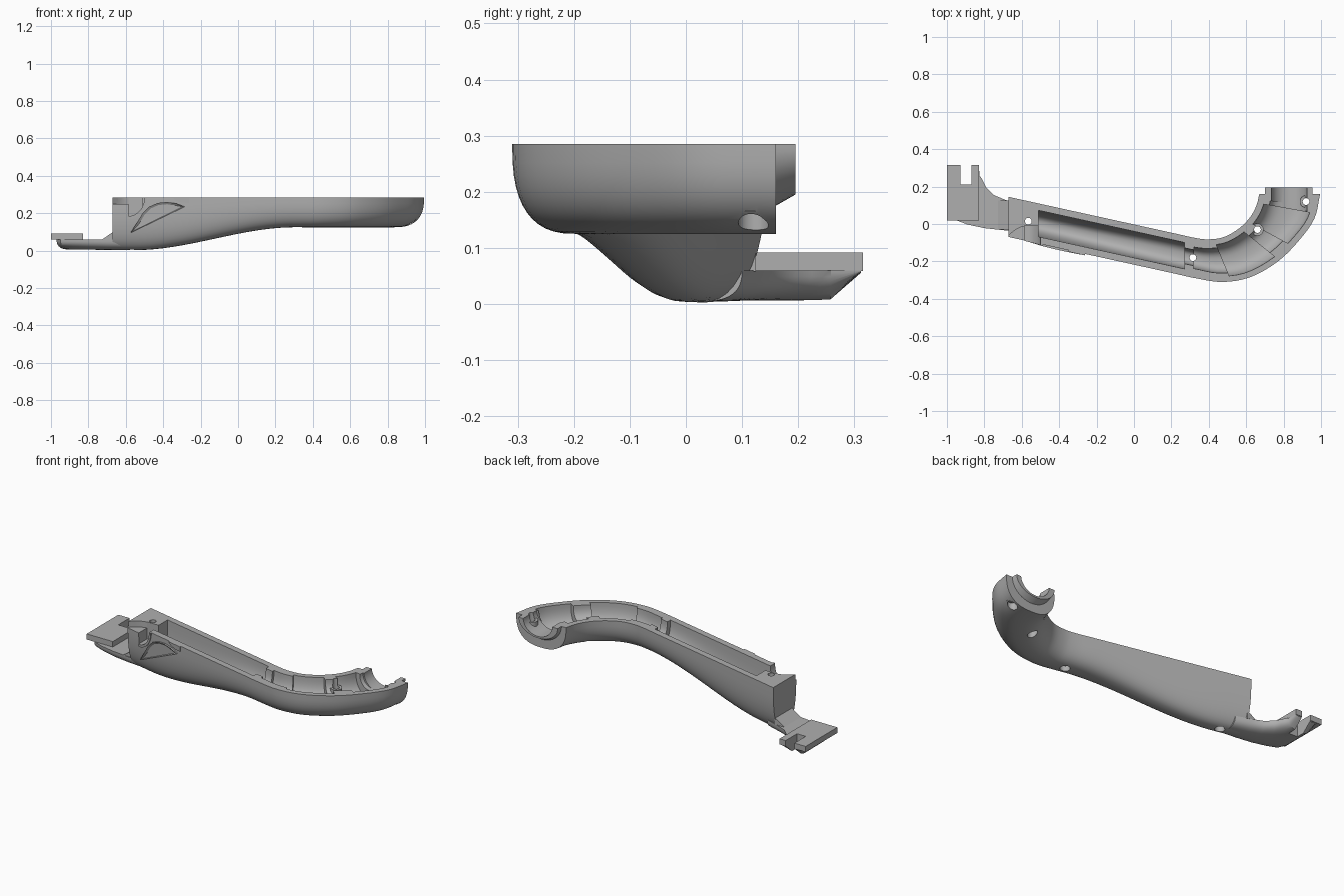
import bpy, bmesh, math
from mathutils import Vector

cube = bpy.data.objects.get("Cube")
if cube:
    bpy.data.objects.remove(cube, do_unlink=True)

grey = bpy.data.materials.new("grey_plastic")
grey.use_nodes = True
GREY = (0.43, 0.43, 0.43, 1)
grey.diffuse_color = GREY
grey.node_tree.nodes["Principled BSDF"].inputs["Base Color"].default_value = GREY
TOP = 0.285


def finish(name, bm):
    bmesh.ops.recalc_face_normals(bm, faces=bm.faces[:])
    me = bpy.data.meshes.new(name)
    bm.to_mesh(me)
    bm.free()
    me.materials.append(grey)
    ob = bpy.data.objects.new(name, me)
    bpy.context.collection.objects.link(ob)
    return ob


def loft(name, stations, power=2.6, n=24):
    """Solid through U-shaped sections (edge a, edge b, bottom z, top z)."""
    bm = bmesh.new()
    rings = []
    for a, b, bottom, top in stations:
        a, b = Vector(a), Vector(b)
        mid, half = (a + b) / 2, (a - b) / 2
        ring = []
        for i in range(n + 1):
            ang = math.pi * i / n
            c, s = math.cos(ang), math.sin(ang)
            p = mid + half * math.copysign(abs(c) ** (2 / power), c)
            z = top - (top - bottom) * abs(s) ** (2 / power)
            ring.append(bm.verts.new((p.x, p.y, z)))
        rings.append(ring)
    for r, q in zip(rings, rings[1:]):
        for i in range(n + 1):
            j = (i + 1) % (n + 1)
            bm.faces.new((r[i], r[j], q[j], q[i]))
    bm.faces.new(rings[0])
    bm.faces.new(rings[-1])
    return finish(name, bm)


def prism(name, pts, place, d0, d1, inset=0):
    """Extrude a 2D outline; place(u, v, d) gives the 3D point."""
    bm = bmesh.new()
    lo = [bm.verts.new(place(u, v, d0)) for u, v in pts]
    hi = [bm.verts.new(place(u, v, d1)) for u, v in pts]
    face = bm.faces.new(lo)
    bm.faces.new(hi)
    for i in range(len(pts)):
        j = (i + 1) % len(pts)
        bm.faces.new((lo[i], lo[j], hi[j], hi[i]))
    bmesh.ops.recalc_face_normals(bm, faces=bm.faces[:])
    if inset:
        bmesh.ops.inset_individual(bm, faces=[face], thickness=inset, depth=-0.007)
    return finish(name, bm)


def rod(name, x, y, r, z0, z1):
    ring = [(x + r * math.cos(k * math.pi / 12), y + r * math.sin(k * math.pi / 12)) for k in range(24)]
    return prism(name, ring, flat, z0, z1)


def combine(ob, tool, op="DIFFERENCE", keep=False):
    mod = ob.modifiers.new("cut", "BOOLEAN")
    mod.operation, mod.object, mod.solver = op, tool, "EXACT"
    bpy.context.view_layer.objects.active = ob
    bpy.ops.object.modifier_apply(modifier=mod.name)
    if not keep:
        bpy.data.objects.remove(tool, do_unlink=True)


def flat(u, v, d):
    return (u, v, d)


def upright(u, v, d):
    return (u, d, v)


def on_wall(u, v, d):
    return (u, -0.07 - 0.22 * (u + 0.67) + 0.06 * (TOP - v) + d, v)


# Plan edges of the grip: straight run, then the hooked bend
outer = [(-0.67 + 0.1 * k, -0.07 - 0.022 * k) for k in range(11)]
inner = [(-0.67 + 0.1 * k, 0.145 - 0.022 * k) for k in range(11)]
outer += [(0.47, -0.31), (0.62, -0.285), (0.77, -0.2), (0.885, -0.085), (0.965, 0.03), (0.995, 0.16)]
inner += [(0.40, -0.082), (0.48, -0.07), (0.56, -0.025), (0.62, 0.035), (0.655, 0.1), (0.67, 0.16)]
LAST = len(outer) - 1


def along(pts, t):
    k = min(int(t), LAST - 1)
    f = t - k
    p1, p2 = Vector(pts[k]), Vector(pts[k + 1])
    p0 = Vector(pts[k - 1]) if k else 2 * p1 - p2
    p3 = Vector(pts[k + 2]) if k + 2 <= LAST else 2 * p2 - p1
    return p1 + 0.5 * f * (p2 - p0 + f * (2 * p0 - 5 * p1 + 4 * p2 - p3 + f * (3 * (p1 - p2) + p3 - p0)))


def run(t0, t1, inset=0, floor=0, top=TOP):
    """Sections following the grip between two positions."""
    count = max(2, int((t1 - t0) * 4))
    out = []
    for i in range(count + 1):
        t = t0 + (t1 - t0) * i / count
        a, b = along(outer, t), along(inner, t)
        side = (b - a).normalized() * inset
        u = min(1, max(0, ((a.x + b.x) / 2 + 0.55) / 0.85))
        bottom = 0.003 + 0.122 * u * u * (3 - 2 * u)
        out.append((a + side, b - side, bottom + floor, top))
    return out


# Main shell with the end collar
body = loft("grip_shell", run(0, LAST))
collar = loft("collar", [((0.955, 0.13), (0.70, 0.13), 0.165, TOP),
                         ((0.955, 0.16), (0.70, 0.16), 0.175, TOP),
                         ((0.955, 0.195), (0.70, 0.195), 0.195, TOP)], 2)
combine(body, collar, "UNION")

# Hollow compartments
for t0, t1, inset, floor in [(1.6, 9.4, 0.037, 0.045), (9.9, 11.5, 0.05, 0.06),
                             (11.35, 13.05, 0.032, 0.04), (13.7, 15.2, 0.035, 0.04),
                             (9.2, 15.5, 0.065, 0.085)]:
    combine(body, loft("hollow", run(t0, t1, inset, floor, TOP + 0.004)))
mouth = loft("mouth", [((0.925, y), (0.735, y), 0.205, TOP + 0.004) for y in (0.07, 0.25)], 2)
combine(body, mouth)

# Screw posts and counterbored holes
for x, y, z0, z1 in [(0.66, -0.03, 0.16, 0.24), (0.92, 0.12, 0.165, 0.25)]:
    combine(body, rod("post", x, y, 0.033, z0, z1), "UNION")
for x, y, z in [(-0.565, 0.015, 0.06), (0.315, -0.18, 0.155), (0.66, -0.03, 0.175), (0.92, 0.12, 0.175)]:
    combine(body, rod("hole", x, y, 0.018, -0.1, 0.4))
    combine(body, rod("counterbore", x, y, 0.027, -0.1, z))

# Lever pocket in the front wall
CX = -0.585


def arc(r):
    return [(CX + r * 0.85 * math.cos(k * math.pi / 24), TOP - r * math.sin(k * math.pi / 24)) for k in range(13)]


pocket = [(CX, 0.3), (CX + 0.085, 0.3)] + arc(0.1)
combine(body, prism("pocket", pocket, upright, -0.3, -0.01))
ledge = [(-0.68, -0.07), (-0.64, -0.035), (-0.61, -0.018), (-0.58, -0.01), (-0.58, -0.2), (-0.68, -0.2)]
combine(body, prism("ledge", ledge, flat, 0.25, 0.31))

# Raised trim on the front wall
rim = prism("pocket_rim", arc(0.115) + arc(0.1)[::-1], on_wall, -0.008, 0.03)
leaf_pts = [(-0.575, 0.095), (-0.285, 0.235), (-0.33, 0.252), (-0.38, 0.26), (-0.43, 0.255),
            (-0.475, 0.235), (-0.51, 0.2), (-0.54, 0.15)]
leaf = prism("leaf_panel", leaf_pts, on_wall, -0.012, 0.03, 0.012)
tab_pts = [(-0.35, TOP), (-0.335, 0.268), (-0.3, 0.257), (-0.262, 0.255), (-0.262, TOP)]
tab = prism("upper_tab", tab_pts, on_wall, -0.008, 0.03)

# Low tongue, its slope up to the grip, and the notched plate
tongue = loft("tongue", [((-0.6, -0.04), (-0.6, 0.1), 0.005, 0.06),
                         ((-0.7, -0.033), (-0.69, 0.13), 0.004, 0.06),
                         ((-0.8, -0.022), (-0.75, 0.155), 0.005, 0.06),
                         ((-0.89, -0.003), (-0.79, 0.195), 0.006, 0.06),
                         ((-0.95, 0.02), (-0.805, 0.225), 0.006, 0.06),
                         ((-0.97, 0.07), (-0.815, 0.245), 0.006, 0.06),
                         ((-0.97, 0.255), (-0.825, 0.258), 0.006, 0.06),
                         ((-0.97, 0.31), (-0.83, 0.312), 0.055, 0.06)])
slope = prism("slope", [(-0.73, 0.058), (-0.66, 0.058), (-0.66, 0.105)], upright, -0.03, 0.125)
plate = prism("end_plate", [(-1, 0.02), (-0.83, 0.02), (-0.83, 0.315), (-1, 0.315)], flat, 0.059, 0.092)
notch = prism("notch", [(-0.927, 0.21), (-0.87, 0.21), (-0.87, 0.4), (-0.927, 0.4)], flat, -0.1, 0.2)
combine(tongue, notch, keep=True)
combine(plate, notch)

# Smooth curved faces, keep hard edges
bpy.ops.object.select_all(action="DESELECT")
for ob in (body, tongue, slope, plate, rim, leaf, tab):
    ob.select_set(True)
bpy.context.view_layer.objects.active = body
bpy.ops.object.shade_smooth_by_angle(angle=math.radians(30))
